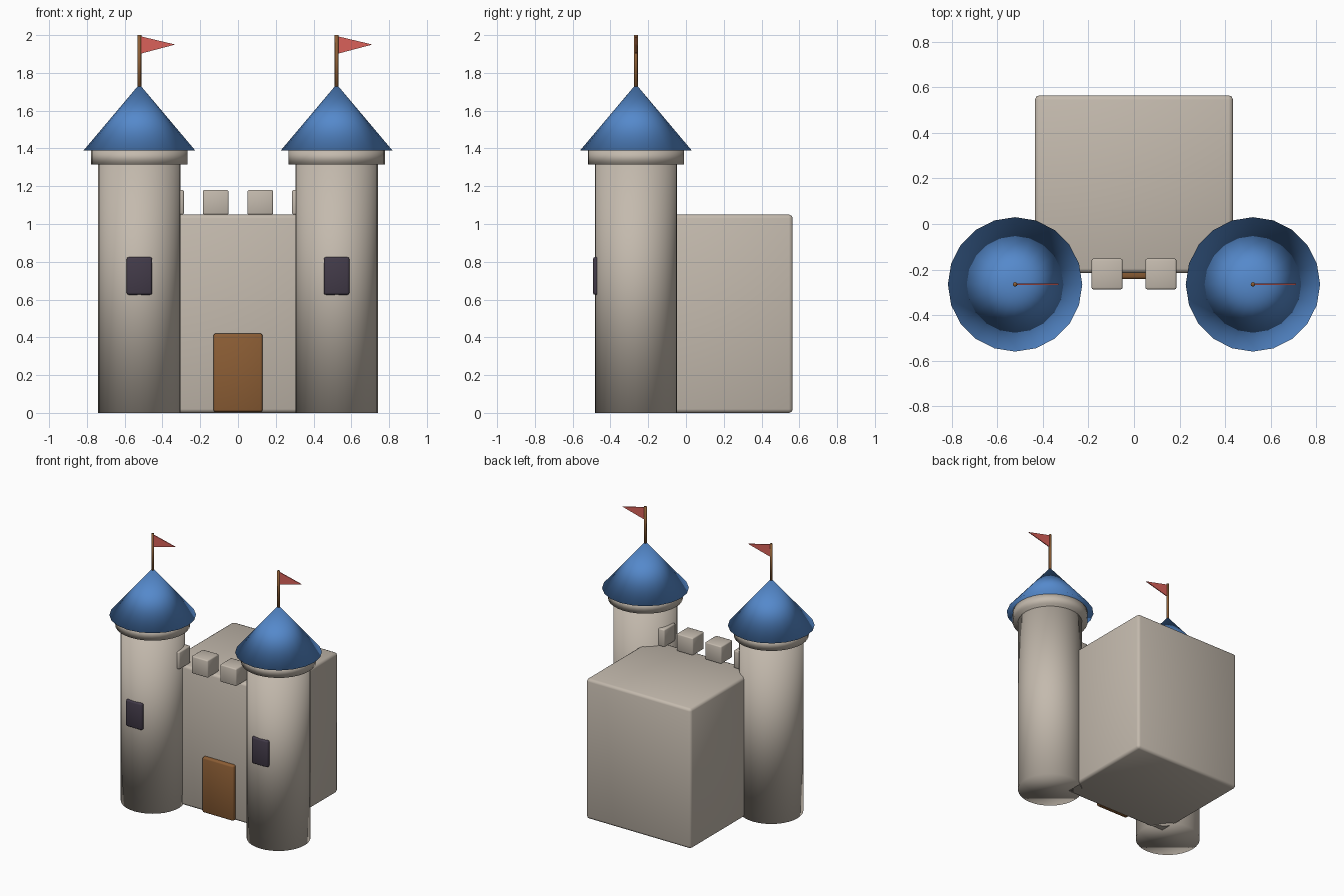
import bpy
import bmesh

cube = bpy.data.objects.get("Cube")
if cube:
    bpy.data.objects.remove(cube, do_unlink=True)


def material(name, rgb):
    m = bpy.data.materials.new(name)
    m.use_nodes = True
    m.diffuse_color = (*rgb, 1)
    m.node_tree.nodes["Principled BSDF"].inputs["Base Color"].default_value = (*rgb, 1)
    return m


STONE = material("warm_stone", (0.55, 0.49, 0.42))
ROOF = material("blue_roof", (0.09, 0.25, 0.6))
WOOD = material("brown_wood", (0.26, 0.11, 0.035))
GLASS = material("dark_window", (0.055, 0.043, 0.066))
CLOTH = material("red_cloth", (0.7, 0.12, 0.1))


def finish(name, bm, mat, smooth=True):
    bmesh.ops.recalc_face_normals(bm, faces=bm.faces)
    mesh = bpy.data.meshes.new(name)
    for f in bm.faces:
        f.smooth = smooth
    bm.to_mesh(mesh)
    bm.free()
    mesh.materials.append(mat)
    obj = bpy.data.objects.new(name, mesh)
    bpy.context.collection.objects.link(obj)
    return obj


def box(name, mat, low, high, bevel):
    bm = bmesh.new()
    bmesh.ops.create_cube(bm, size=1)
    for v in bm.verts:
        v.co = [(a + b) / 2 + c * (b - a) for a, b, c in zip(low, high, v.co)]
    obj = finish(name, bm, mat)
    mod = obj.modifiers.new("rounded_edges", "BEVEL")
    mod.width = bevel
    mod.segments = 2
    return obj


def round_part(name, mat, x, y, z0, z1, r0, r1, sides):
    bm = bmesh.new()
    bmesh.ops.create_cone(bm, cap_ends=True, segments=sides, radius1=r0,
                          radius2=r1, depth=z1 - z0)
    bmesh.ops.translate(bm, verts=bm.verts, vec=(x, y, (z0 + z1) / 2))
    return finish(name, bm, mat)


def flag(name, x, y):
    bm = bmesh.new()
    outline = [(x, 1.995), (x, 1.9), (x + 0.19, 1.95)]
    face = bm.faces.new([bm.verts.new((px, y - 0.003, pz)) for px, pz in outline])
    ext = bmesh.ops.extrude_face_region(bm, geom=[face], use_keep_orig=True)
    moved = [g for g in ext["geom"] if isinstance(g, bmesh.types.BMVert)]
    bmesh.ops.translate(bm, verts=moved, vec=(0, 0.006, 0))
    finish(name, bm, CLOTH, smooth=False)


# Keep, door and battlements
box("keep", STONE, (-0.435, -0.215, 0), (0.435, 0.565, 1.05), 0.02)
box("door", WOOD, (-0.13, -0.242, 0.005), (0.13, -0.19, 0.42), 0.012)
for i in range(4):
    cx = (i - 1.5) * 0.236
    box(f"merlon_{i + 1}", STONE, (cx - 0.068, -0.287, 1.05),
        (cx + 0.068, -0.152, 1.18), 0.008)

# Matching towers; both flags fly towards the left
TY = -0.265
for side, tx in (("left", 0.522), ("right", -0.522)):
    round_part(f"{side}_tower", STONE, tx, TY, 0, 1.35, 0.218, 0.218, 32)
    round_part(f"{side}_collar", STONE, tx, TY, 1.315, 1.393, 0.255, 0.255, 32)
    round_part(f"{side}_roof", ROOF, tx, TY, 1.39, 1.74, 0.295, 0, 20)
    round_part(f"{side}_flag_pole", WOOD, tx, TY, 1.7, 2.0, 0.01, 0.01, 8)
    flag(f"{side}_flag", tx, TY)
    box(f"{side}_window", GLASS, (tx - 0.068, -0.493, 0.625),
        (tx + 0.068, -0.45, 0.825), 0.012)
